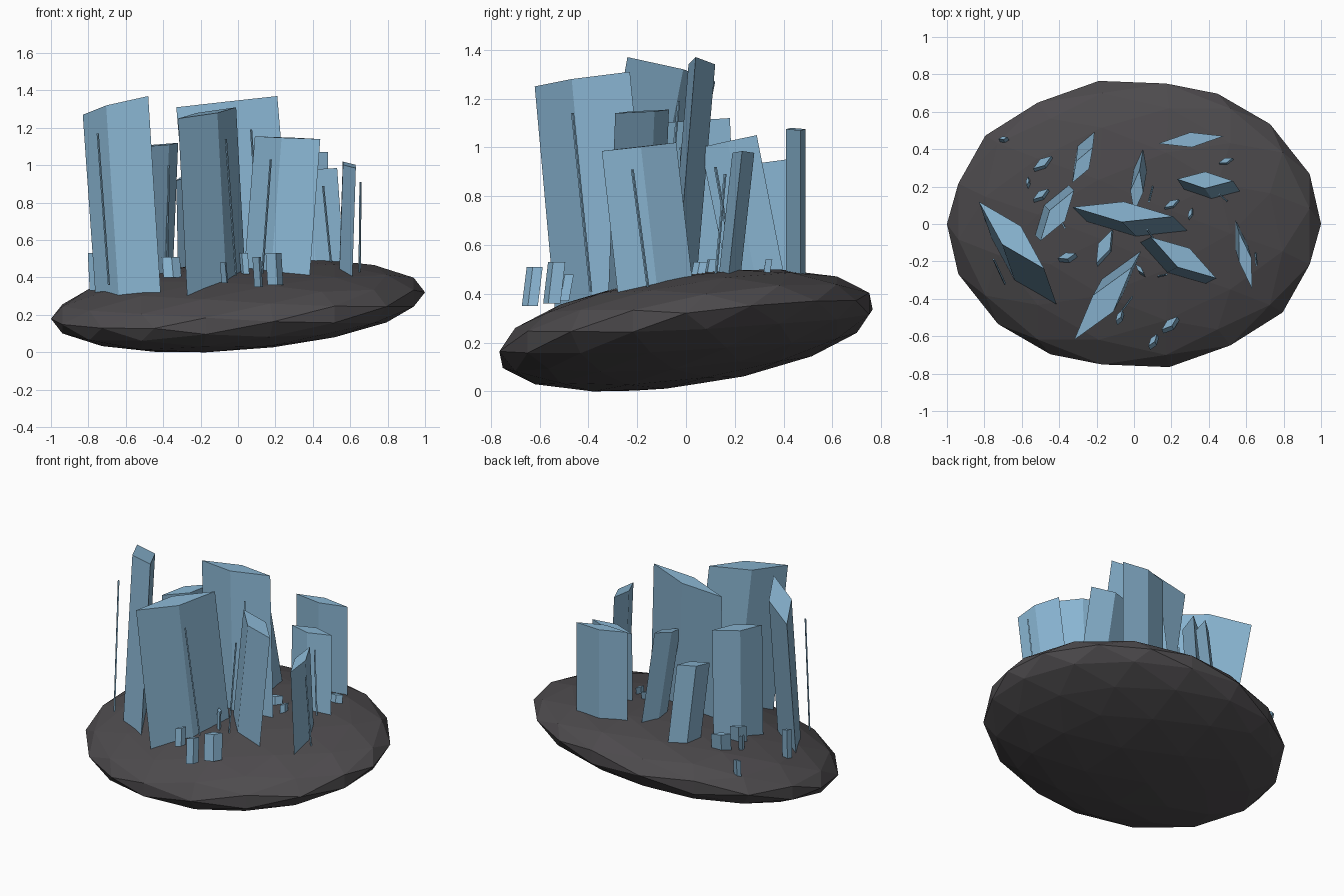
import bpy, bmesh, math
from mathutils import Matrix, Vector

if "Cube" in bpy.data.objects:
    bpy.data.objects.remove(bpy.data.objects["Cube"])


def material(name, rgb):
    m = bpy.data.materials.new(name)
    m.diffuse_color = (*rgb, 1)
    m.use_nodes = True
    m.node_tree.nodes["Principled BSDF"].inputs["Base Color"].default_value = m.diffuse_color
    return m


BLUE = material("pale_blue", (0.25, 0.46, 0.64))
ROCK = material("charcoal", (0.075, 0.07, 0.075))


def add_object(name, bm, mat):
    bmesh.ops.recalc_face_normals(bm, faces=bm.faces)
    mesh = bpy.data.meshes.new(name)
    bm.to_mesh(mesh)
    bm.free()
    mesh.materials.append(mat)
    obj = bpy.data.objects.new(name, mesh)
    bpy.context.collection.objects.link(obj)
    return obj


def prism(name, top, bottom):
    """Closed four-sided prism between two rings of corners."""
    bm = bmesh.new()
    t = [bm.verts.new(p) for p in top]
    b = [bm.verts.new(p) for p in bottom]
    bm.faces.new(t)
    bm.faces.new(b[::-1])
    for i in range(4):
        j = (i + 1) % 4
        bm.faces.new((t[i], b[i], b[j], t[j]))
    return add_object(name, bm, BLUE)


def rhombus(p, q, w):
    """Corners of a diamond with long axis p-q and half width w."""
    p, q = Vector(p), Vector(q)
    side = Vector((p.y - q.y, q.x - p.x, 0)).normalized() * w
    mid = (p + q) / 2
    return [p, mid - side, q, mid + side]


def ground(x, y):
    """Height of the upper rock surface."""
    r = max(0.0, 1 - x * x - y * y / 0.585)
    return 0.25 + 0.07 * x + 0.13 * y + 0.2 * math.sqrt(r)


# Faceted, flattened and tilted rock
bm = bmesh.new()
bmesh.ops.create_icosphere(bm, subdivisions=1, radius=1)
bmesh.ops.subdivide_edges(bm, edges=bm.edges[:], cuts=2, use_grid_fill=True)
bmesh.ops.triangulate(bm, faces=bm.faces[:])
turn = Matrix.Rotation(math.pi / 2, 3, 'X') @ Matrix.Rotation(math.pi / 2, 3, 'Y')
for v in bm.verts:
    u = turn @ v.co.normalized()
    v.co = (u.x, u.y, 0.218 * u.z + 0.07 * u.x + 0.1 * u.y)
half = [max(v.co[k] for v in bm.verts) for k in range(3)]
for v in bm.verts:
    v.co = (v.co.x / half[0], 0.765 * v.co.y / half[1], 0.25 + 0.25 * v.co.z / half[2])
add_object("rock_base", bm, ROCK)

# Tall leaning towers: top ends, half width, lean from top to foot
TOWERS = [
    ((-.83, .12, 1.27), (-.48, -.24, 1.37), .07, .07, -.20),
    ((-.32, -.62, 1.25), (-.01, -.23, 1.31), .07, .05, .09),
    ((-.33, .09, 1.31), (.21, .04, 1.37), .055, .08, -.08),
    ((.09, -.07, 1.155), (.44, -.29, 1.14), .06, -.06, -.03),
    ((.56, -.04, 1.02), (.63, -.345, .985), .035, -.02, .07),
    ((.23, .24, .97), (.53, .23, .985), .045, .04, -.06),
    ((.13, .43, 1.08), (.48, .47, 1.07), .04, 0, 0),
    ((0, .06, 1.0), (.03, .29, 1.05), .035, .02, .12),
    ((-.5, -.09, 1.1), (-.32, .18, 1.12), .05, -.03, .03),
    ((-.33, .22, .92), (-.22, .41, .95), .04, .01, .09),
]
for i, (p, q, w, dx, dy) in enumerate(TOWERS):
    top = rhombus(p, q, w)
    foot = [Vector((c.x + dx, c.y + dy, ground(c.x + dx, c.y + dy) - .04)) for c in top]
    prism(f"tower_{i + 1}", top, foot)

# Low blocks: x, y, half length, angle, bottom, top
BLOCKS = [
    (-.16, -.12, .10, 65, .38, .53), (-.49, .33, .06, 35, .38, .53),
    (-.50, .16, .05, 35, .38, .52), (-.36, -.17, .05, 15, .40, .51),
    (-.08, -.49, .035, 60, .37, .48), (.19, -.53, .055, 40, .36, .53),
    (.10, -.62, .04, 55, .35, .51), (.49, .34, .04, 20, .42, .54),
    (.20, .11, .045, 30, .43, .54), (.03, -.24, .035, -50, .40, .53),
    (.30, .06, .03, 70, .43, .53), (-.78, .05, .03, 40, .33, .53),
    (-.57, .23, .025, 80, .38, .50), (-.70, .46, .025, 10, .33, .46),
]
for i, (x, y, h, a, z0, z1) in enumerate(BLOCKS):
    d = Vector((math.cos(math.radians(a)), math.sin(math.radians(a)), 0)) * h
    top = rhombus(Vector((x, y, z1)) - d, Vector((x, y, z1)) + d, h * .35)
    prism(f"low_block_{i + 1}", top, [Vector((c.x + .01, c.y - .02, z0)) for c in top])

# Thin leaning rods beside the towers
RODS = [
    ((-.75, -.19, 1.17), (-.69, -.32, .36)), ((-.065, -.465, 1.14), (-.01, -.39, .41)),
    ((.655, -.22, .91), (.65, -.155, .42)), ((.07, -.03, 1.19), (.12, -.10, .45)),
    ((.175, -.27, 1.03), (.13, -.28, .42)), ((.08, .12, .92), (.10, .20, .48)),
    ((.455, .16, .89), (.50, .12, .45)), ((-.37, -.02, 1.0), (-.38, 0, .45)),
]
for i, ends in enumerate(RODS):
    rings = [rhombus(Vector(e) - Vector((.006, 0, 0)), Vector(e) + Vector((.006, 0, 0)), .006)
             for e in ends]
    prism(f"thin_rod_{i + 1}", *rings)
